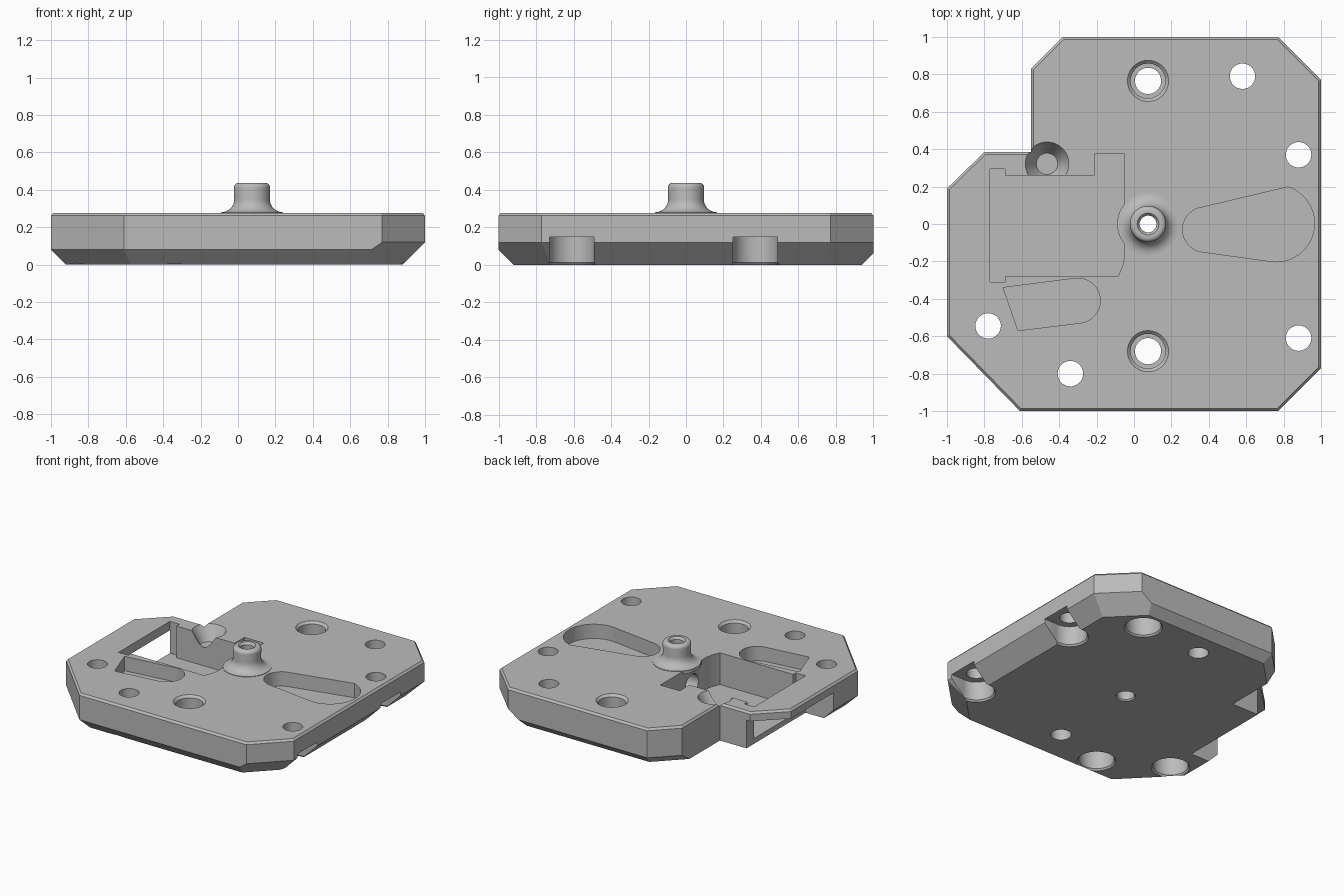
import bpy, bmesh, math
from mathutils import Vector

if "Cube" in bpy.data.objects:
    bpy.data.objects.remove(bpy.data.objects["Cube"], do_unlink=True)

grey = bpy.data.materials.new("plain grey")
grey.use_nodes = True
COLOUR = (0.5, 0.5, 0.5, 1)
grey.diffuse_color = COLOUR
grey.node_tree.nodes["Principled BSDF"].inputs["Base Color"].default_value = COLOUR

TOP = 0.277


def finish(bm, name):
    bmesh.ops.recalc_face_normals(bm, faces=bm.faces)
    mesh = bpy.data.meshes.new(name)
    bm.to_mesh(mesh)
    bm.free()
    mesh.materials.append(grey)
    obj = bpy.data.objects.new(name, mesh)
    bpy.context.collection.objects.link(obj)
    return obj


def loft(layers):
    """Closed solid through stacked outlines: [(points, z), ...]."""
    bm = bmesh.new()
    rings = [[bm.verts.new((x, y, z)) for x, y in pts] for pts, z in layers]
    n = len(rings[0])
    for low, high in zip(rings, rings[1:]):
        for i in range(n):
            j = (i + 1) % n
            bm.faces.new((low[i], low[j], high[j], high[i]))
    bm.faces.new(rings[0][::-1])
    bm.faces.new(rings[-1])
    return bm


def arc(cx, cy, r, start, end, steps):
    angles = [math.radians(start + (end - start) * i / steps) for i in range(steps + 1)]
    return [(cx + r * math.cos(a), cy + r * math.sin(a)) for a in angles]


def circle(cx, cy, r, n=48):
    return arc(cx, cy, r, 0, 360, n)[:-1]


def edges(pts):
    return [(Vector(p), Vector(q)) for p, q in zip(pts, pts[1:] + pts[:1])]


def outward(p, q):
    d = (q - p).normalized()
    return Vector((d.y, -d.x))


def inset(pts, d):
    """Outline moved inwards by d."""
    result = []
    for i, p in enumerate(pts):
        n1 = outward(Vector(pts[i - 1]), Vector(p))
        n2 = outward(Vector(p), Vector(pts[(i + 1) % len(pts)]))
        result.append(tuple(Vector(p) - (n1 + n2) * d / (1 + n1.dot(n2))))
    return result


# Base plate with a fine top bevel
outline = [(-0.61, -1), (0.77, -1), (1, -0.77), (1, 0.77), (0.77, 1), (-0.38, 1),
           (-0.55, 0.83), (-0.55, 0.385), (-0.8, 0.385), (-1, 0.19), (-1, -0.6)]
bm = loft([(outline, 0), (outline, TOP - 0.015), (inset(outline, 0.013), TOP)])

# Lower chamfers, one height for each outer edge, none on the stepped corner
heights = [0.08, 0.12, 0.12, 0.12, 0.06, 0.06, 0, 0, 0, 0.08, 0.08]
for (p, q), h in zip(edges(outline), heights):
    if h:
        n = outward(p, q)
        cut = bmesh.ops.bisect_plane(
            bm, geom=bm.verts[:] + bm.edges[:] + bm.faces[:], dist=1e-5,
            plane_co=(p.x, p.y, h), plane_no=(n.x, n.y, -1), clear_outer=True)
        rim = [e for e in cut["geom_cut"] if isinstance(e, bmesh.types.BMEdge) and e.is_boundary]
        bmesh.ops.contextual_create(bm, geom=rim)
plate = finish(bm, "base_plate")


def carve(bm):
    cutter = finish(bm, "cutter")
    cutter.hide_render = True
    mod = plate.modifiers.new("carve", "BOOLEAN")
    mod.operation, mod.solver, mod.object = "DIFFERENCE", "EXACT", cutter
    bpy.ops.object.select_all(action="DESELECT")
    bpy.context.view_layer.objects.active = plate
    plate.select_set(True)
    bpy.ops.object.modifier_apply(modifier=mod.name)
    bpy.data.objects.remove(cutter, do_unlink=True)


def box(x0, x1, y0, y1, z0, z1):
    pts = [(x0, y0), (x1, y0), (x1, y1), (x0, y1)]
    return loft([(pts, z0), (pts, z1)])


def bore(x, y, steps):
    carve(loft([(circle(x, y, r), z) for r, z in steps]))


# Mounting holes, counterbored from below
for x, y in [(0.58, 0.79), (0.88, 0.37), (0.88, -0.61), (-0.34, -0.8), (-0.78, -0.545)]:
    bore(x, y, [(0.14, -0.01), (0.12, 0.012), (0.12, 0.15), (0.068, 0.1501), (0.068, 0.4)])
    if x > 0.8:
        carve(box(x, 1.2, y - 0.118, y + 0.118, -0.1, 0.149))

# Large holes, counterbored from above
for y in (0.765, -0.68):
    bore(0.075, y, [(0.07, -0.1), (0.07, 0.12), (0.093, 0.1201),
                    (0.093, TOP - 0.017), (0.113, TOP + 0.003)])

# Main pocket and the open channel below the left rim
pocket = [(-0.77, -0.31), (-0.69, -0.31), (-0.69, -0.28), (-0.085, -0.28), (-0.06, -0.22),
          (-0.05, -0.16), (-0.05, 0.375), (-0.21, 0.375), (-0.21, 0.26), (-0.69, 0.26),
          (-0.69, 0.295), (-0.77, 0.295)]
carve(loft([(pocket, 0.04), (pocket, 0.4)]))
carve(box(-1.2, -0.769, -0.312, 0.6, -0.1, 0.21))

# Shallow tapered pockets
right_pocket = arc(0.76, 0.003, 0.205, -97, 72, 28) + arc(0.38, -0.03, 0.12, 108, 262, 18)
left_pocket = [(-0.62, -0.57)] + arc(-0.3, -0.41, 0.12, -83, 96, 20) + [(-0.7, -0.34)]
for pts in (right_pocket, left_pocket):
    carve(loft([(pts, 0.17), (pts, 0.4)]))

# Conical seat beside the step
bore(-0.465, 0.322, [(0.057, 0.17), (0.117, TOP + 0.001)])

# Centre bore and the side passage joining it to the pocket
bore(0.075, 0, [(0.075, -0.01), (0.06, 0.01), (0.06, 0.4)])
passage = loft([(circle(0, 0, 0.075), -0.1), (circle(0, 0, 0.075), 0.08)])
for v in passage.verts:
    v.co = (v.co.z, v.co.y, v.co.x + 0.14)
carve(passage)

# Hollow centre post with a flared foot and a rounded top
flare = arc(0.165, 0.35, 0.07, 270, 180, 8)
crown = arc(0.072, 0.412, 0.025, 0, 90, 6)
profile = [(0.045, 0.255), (0.165, 0.255)] + flare + crown + [(0.058, 0.437), (0.045, 0.42)]
bm = bmesh.new()
SIDES = 48
rings = [[bm.verts.new((0.075 + x, y, z)) for x, y in circle(0, 0, r, SIDES)] for r, z in profile]
for low, high in zip(rings, rings[1:] + rings[:1]):
    for i in range(SIDES):
        j = (i + 1) % SIDES
        bm.faces.new((low[i], low[j], high[j], high[i]))
post = finish(bm, "centre_post")

# Smooth the round parts, keep the edges sharp
bpy.ops.object.select_all(action="DESELECT")
for obj in (plate, post):
    obj.select_set(True)
bpy.context.view_layer.objects.active = plate
bpy.ops.object.shade_smooth_by_angle(angle=math.radians(25))
